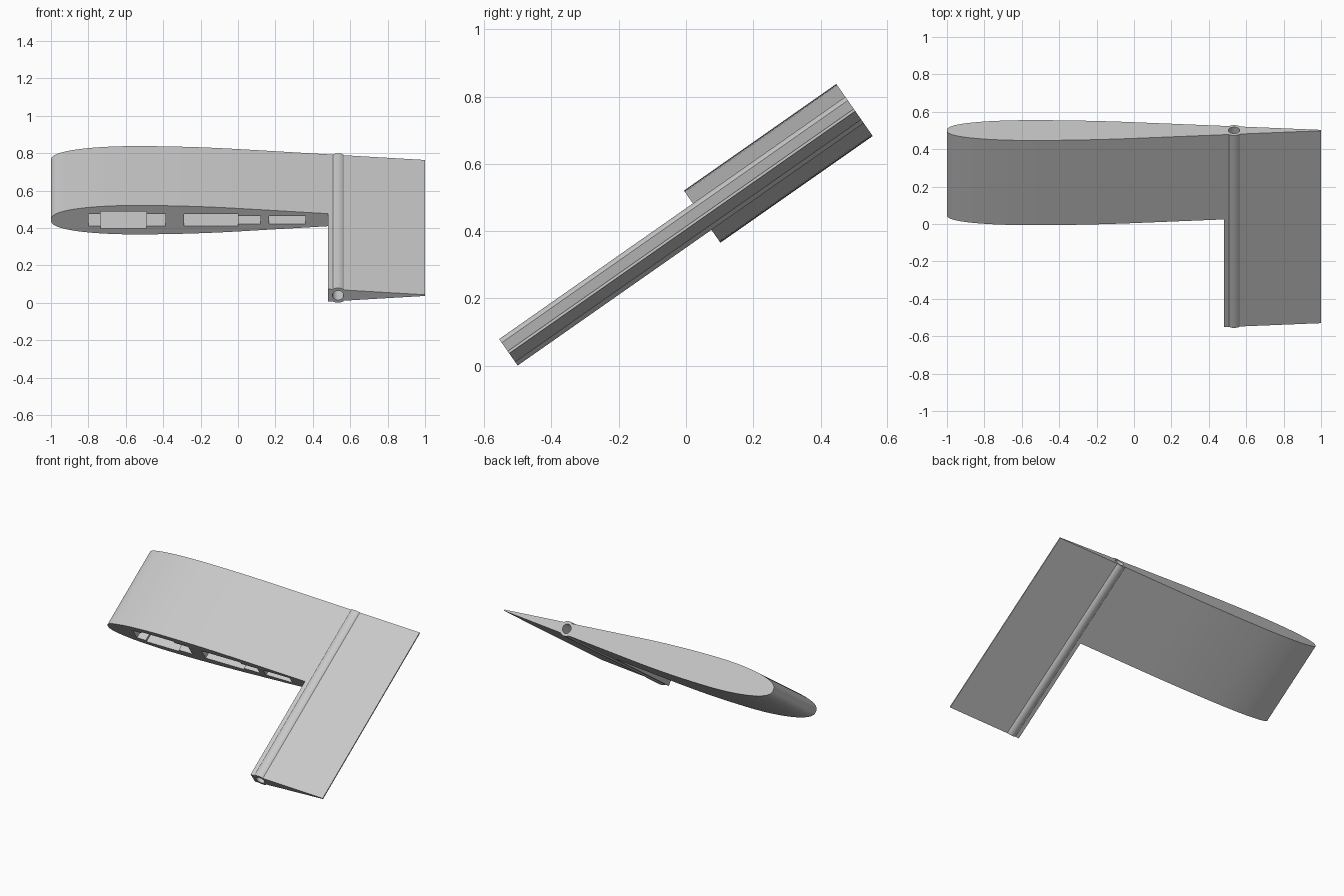
import bpy, bmesh, math
from mathutils import Matrix

if "Cube" in bpy.data.objects:
    bpy.data.objects.remove(bpy.data.objects["Cube"], do_unlink=True)

# Working axes: x = chord, y = span (0 at the upper end), z = thickness
SPAN, WING_END, HINGE_X = 1.256, 0.553, 0.535
THICK, TAIL = 0.0945, 0.004

grey = bpy.data.materials.new("light grey")
grey.use_nodes = True
colour = (0.58, 0.58, 0.58, 1)
grey.diffuse_color = colour
grey.node_tree.nodes["Principled BSDF"].inputs["Base Color"].default_value = colour


def finish(name, bm):
    bmesh.ops.recalc_face_normals(bm, faces=bm.faces)
    mesh = bpy.data.meshes.new(name)
    bm.to_mesh(mesh)
    bm.free()
    mesh.materials.append(grey)
    ob = bpy.data.objects.new(name, mesh)
    bpy.context.collection.objects.link(ob)
    return ob


def prism(name, outline, y0, y1):
    """Extrude a chord/thickness outline along the span."""
    bm = bmesh.new()
    face = bm.faces.new([bm.verts.new((x, y0, z)) for x, z in outline])
    new = bmesh.ops.extrude_face_region(bm, geom=[face])["geom"]
    verts = [v for v in new if isinstance(v, bmesh.types.BMVert)]
    bmesh.ops.translate(bm, verts=verts, vec=(0, y1 - y0, 0))
    return finish(name, bm)


def circle(radius, count=48):
    angles = [2 * math.pi * i / count for i in range(count)]
    return [(HINGE_X + radius * math.cos(a), radius * math.sin(a)) for a in angles]


def combine(target, tool, operation):
    """Apply a boolean and discard its tool."""
    tool.hide_render = True
    mod = target.modifiers.new(operation, "BOOLEAN")
    mod.operation, mod.object, mod.solver = operation, tool, "EXACT"
    bpy.context.view_layer.objects.active = target
    bpy.ops.object.modifier_apply(modifier=mod.name)
    bpy.data.objects.remove(tool, do_unlink=True)


# Airfoil: rounded nose, gentle crest, straight taper to the trailing edge
upper = []
for i in range(1, 25):
    t = math.pi / 2 * i / 24
    upper.append((-0.55 - 0.45 * math.cos(t), THICK * math.sin(t) ** 0.8))
bend = 0.0636
for i in range(1, 11):
    x = 0.055 * i
    upper.append((x - 0.55, THICK - bend * x * x))
upper.append((1, TAIL))
outline = [(-1, 0)] + upper + [(x, -z) for x, z in reversed(upper)]
wing = prism("wing_and_flap", outline, -SPAN, 0)

# Trim the wing so that only the flap runs the full span
combine(wing, prism("trim", [(-2, -1), (0.48, -1), (0.48, 1), (-2, 1)],
                    -2, -WING_END), "DIFFERENCE")

# Hinge barrel with its bore
combine(wing, prism("hinge_barrel", circle(0.048), -SPAN, 0), "UNION")
combine(wing, prism("bore", circle(0.03), -SPAN - 0.1, 0.1), "DIFFERENCE")

# Stepped spar sockets in the lower end: left, right, half height
steps = [
    [(-0.80, -0.735, 0.040), (-0.735, -0.49, 0.055), (-0.49, -0.388, 0.040)],
    [(-0.29, 0.0, 0.040), (0.0, 0.12, 0.025)],
    [(0.165, 0.36, 0.026)],
]
for socket in steps:
    side = [p for a, b, h in socket for p in ((a, h), (b, h))]
    shape = side + [(x, -z) for x, z in reversed(side)]
    combine(wing, prism("socket", shape, -WING_END - 0.1, -0.15), "DIFFERENCE")

# Tilt the panel into place
wing.data.transform(Matrix.Translation((0, 0.501, 0.76))
                    @ Matrix.Rotation(math.radians(35), 4, "X"))
bpy.ops.object.select_all(action="DESELECT")
wing.select_set(True)
bpy.context.view_layer.objects.active = wing
bpy.ops.object.shade_smooth_by_angle(angle=math.radians(25))
